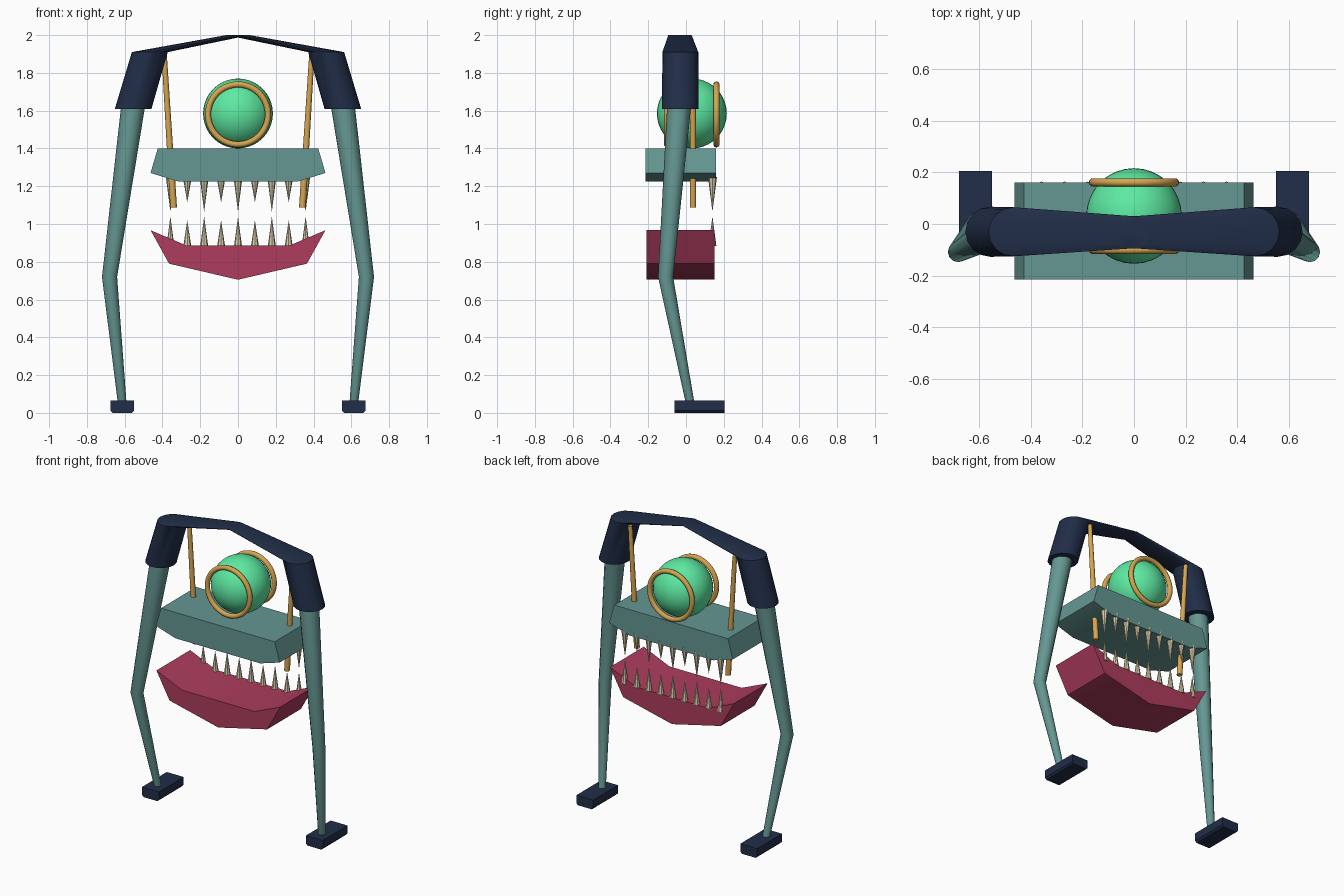
import bpy, bmesh, math
from mathutils import Vector

if "Cube" in bpy.data.objects:
    bpy.data.objects.remove(bpy.data.objects["Cube"])


def material(name, rgb):
    m = bpy.data.materials.new(name)
    m.diffuse_color = (*rgb, 1)
    m.use_nodes = True
    m.node_tree.nodes["Principled BSDF"].inputs["Base Color"].default_value = m.diffuse_color
    return m


NAVY = material("navy", (0.015, 0.027, 0.065))
TEAL = material("teal", (0.13, 0.31, 0.29))
RED = material("red", (0.42, 0.045, 0.11))
GOLD = material("gold", (0.68, 0.38, 0.08))
GREEN = material("green", (0.11, 0.82, 0.36))
BONE = material("bone", (0.68, 0.6, 0.4))


def finish(bm, name, mat, angle=40):
    bmesh.ops.recalc_face_normals(bm, faces=bm.faces[:])
    me = bpy.data.meshes.new(name)
    bm.to_mesh(me)
    bm.free()
    me.materials.append(mat)
    ob = bpy.data.objects.new(name, me)
    bpy.context.collection.objects.link(ob)
    bpy.context.view_layer.objects.active = ob
    ob.select_set(True)
    if angle:
        bpy.ops.object.shade_smooth_by_angle(angle=math.radians(angle))
    ob.select_set(False)
    return ob


def loft(name, stations, mat, sides=16, side=1):
    """Skin horizontal circles given as (x, y, z, radius)."""
    bm = bmesh.new()
    rings = []
    for x, y, z, r in stations:
        rings.append([bm.verts.new((side * x + r * math.cos(a), y + r * math.sin(a), z))
                      for a in (2 * math.pi * i / sides for i in range(sides))])
    for a, b in zip(rings, rings[1:]):
        for i in range(sides):
            j = (i + 1) % sides
            bm.faces.new((a[i], a[j], b[j], b[i]))
    bm.faces.new(rings[0])
    bm.faces.new(rings[-1])
    return finish(bm, name, mat)


def extrude(name, half, y0, y1, mat, cx=0, angle=40):
    """Mirror a half profile in x, z and extrude it along y."""
    pts = half + [(-x, z) for x, z in reversed(half) if x > 0]
    bm = bmesh.new()
    face = bm.faces.new([bm.verts.new((cx + x, y0, z)) for x, z in pts])
    new = bmesh.ops.extrude_face_region(bm, geom=[face])["geom"]
    bmesh.ops.translate(bm, vec=(0, y1 - y0, 0),
                        verts=[v for v in new if isinstance(v, bmesh.types.BMVert)])
    return finish(bm, name, mat, angle)


def tooth(name, x, z_base, z_tip, r):
    bm = bmesh.new()
    base = [bm.verts.new((x + r * math.cos(a), 0.14 + r * math.sin(a), z_base))
            for a in (math.pi * i / 4 for i in range(8))]
    tip = bm.verts.new((x, 0.14, z_tip))
    for i in range(8):
        bm.faces.new((base[i], base[(i + 1) % 8], tip))
    bm.faces.new(base)
    finish(bm, name, BONE, None)


for s, tag in ((-1, "left"), (1, "right")):
    # Arched shoulder, leg and foot
    loft(f"shoulder_arch_{tag}", [(0.555, -0.03, 1.61, 0.097), (0.467, -0.03, 1.91, 0.095),
                                  (0, -0.032, 2.0, 0.062)], NAVY, side=s)
    loft(f"leg_{tag}", [(0.613, 0.022, 0.05, 0.023), (0.68, -0.108, 0.72, 0.04),
                        (0.553, -0.035, 1.64, 0.064)], TEAL, 12, s)
    extrude(f"foot_{tag}", [(0.052, 0), (0.063, 0.012), (0.063, 0.065)],
            -0.06, 0.205, NAVY, s * 0.613)
    # Rods that hang the upper jaw
    loft(f"hanger_rod_{tag}", [(0.341, 0.037, 1.088, 0.018), (0.391, 0.037, 1.9, 0.014)],
         GOLD, 10, s)

# Jaws
extrude("upper_jaw", [(0.317, 1.225), (0.463, 1.27), (0.425, 1.4)], -0.215, 0.16, TEAL)
extrude("lower_jaw", [(0, 0.705), (0.365, 0.79), (0.463, 0.967), (0.27, 0.885)],
        -0.21, 0.15, RED)

# Two rows of teeth, alternating long and short
for i in range(9):
    x = (i - 4) * 0.0895
    long = i % 2 == 0
    tooth(f"upper_tooth_{i}", x, 1.25, 1.065 if long else 1.115, 0.024)
    tooth(f"lower_tooth_{i}", x, 0.883, 1.04 if long else 1.02, 0.021)

# Eye and its two rims
bm = bmesh.new()
bmesh.ops.create_uvsphere(bm, u_segments=32, v_segments=20, radius=0.185)
bmesh.ops.translate(bm, verts=bm.verts[:], vec=Vector((0, 0.031, 1.585)))
finish(bm, "eye", GREEN)
for tag, y in (("front", -0.1), ("back", 0.161)):
    bpy.ops.mesh.primitive_torus_add(major_radius=0.159, minor_radius=0.016, major_segments=40,
                                     minor_segments=10, location=(0, y, 1.58),
                                     rotation=(math.pi / 2, 0, 0))
    rim = bpy.context.object
    rim.name = f"eye_rim_{tag}"
    rim.data.materials.append(GOLD)
    bpy.ops.object.shade_smooth()
    rim.select_set(False)
